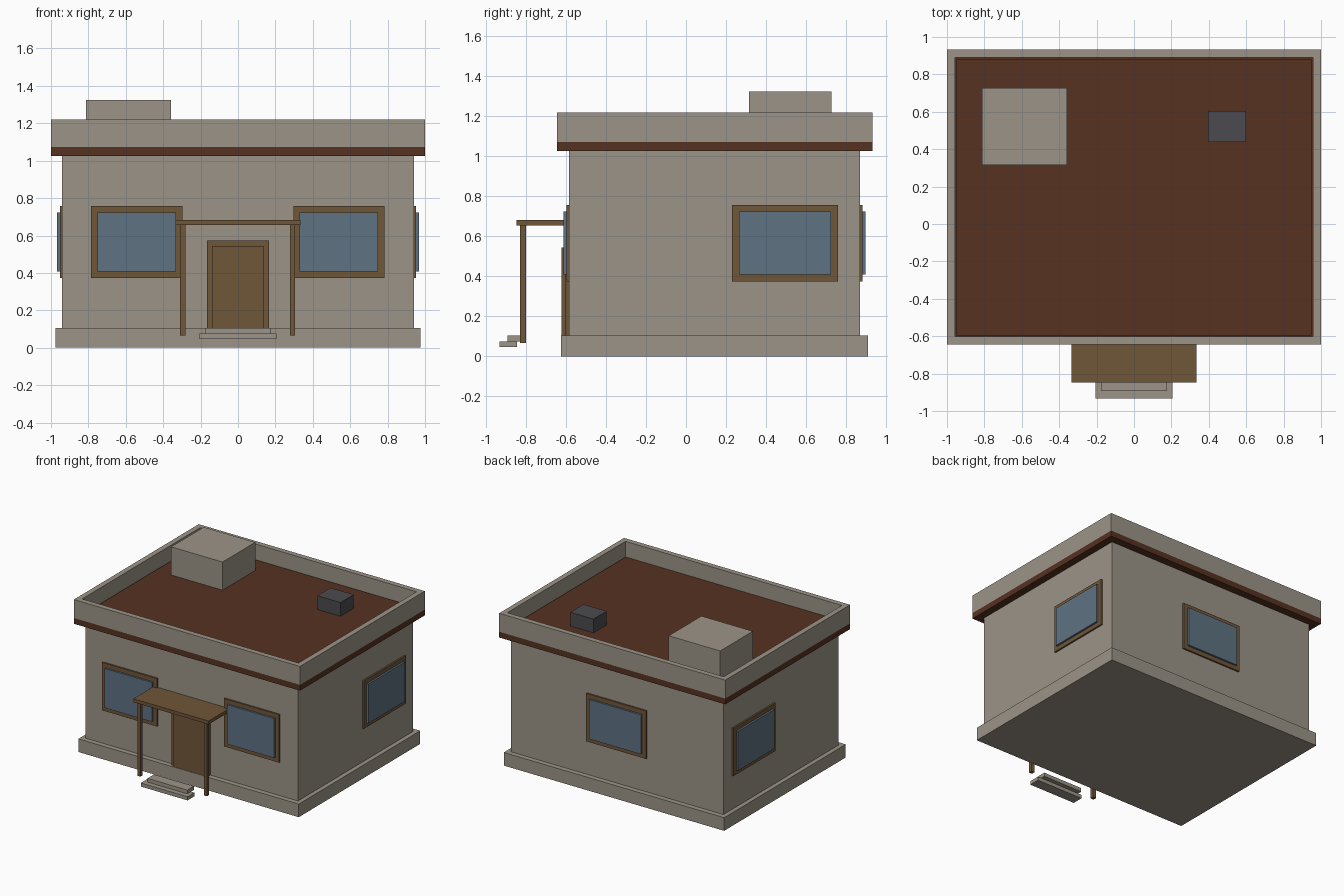
import bpy, bmesh

if "Cube" in bpy.data.objects:
    bpy.data.objects.remove(bpy.data.objects["Cube"])


def srgb(r, g, b):
    lin = [((c / 255 + 0.055) / 1.055) ** 2.4 for c in (r, g, b)]
    return (*lin, 1)


def material(name, *rgb):
    m = bpy.data.materials.new(name)
    m.diffuse_color = srgb(*rgb)
    m.use_nodes = True
    m.node_tree.nodes["Principled BSDF"].inputs["Base Color"].default_value = m.diffuse_color
    return m


STONE = material("warm_grey_plaster", 156, 148, 136)
BROWN = material("dark_brown_roof", 86, 50, 33)
WOOD = material("wood_brown", 112, 86, 56)
GLASS = material("blue_glass", 94, 114, 130)
METAL = material("dark_grey_metal", 75, 75, 80)


def box(name, mat, x, y, z):
    """Axis-aligned box from (min, max) ranges."""
    bm = bmesh.new()
    bmesh.ops.create_cube(bm, size=1)
    for v in bm.verts:
        v.co = [r[0] if c < 0 else r[1] for c, r in zip(v.co, (x, y, z))]
    me = bpy.data.meshes.new(name)
    bm.to_mesh(me)
    bm.free()
    me.materials.append(mat)
    ob = bpy.data.objects.new(name, me)
    bpy.context.collection.objects.link(ob)
    return ob


def parapet(name, mat, x, y, z, t):
    """Rectangular ring wall of thickness t."""
    ob = box(name, mat, x, y, z)
    bm = bmesh.new()
    bm.from_mesh(ob.data)
    caps = [f for f in bm.faces if abs(f.normal.z) > 0.9]
    bmesh.ops.inset_individual(bm, faces=caps, thickness=t)
    bmesh.ops.bridge_loops(bm, edges=[e for f in caps for e in f.edges])
    bmesh.ops.delete(bm, geom=caps, context='FACES_ONLY')
    bmesh.ops.recalc_face_normals(bm, faces=bm.faces)
    bm.to_mesh(ob.data)
    bm.free()


WX, WY0, WY1 = 0.94, -0.585, 0.87   # wall planes


def window(name, side, a0, a1):
    """Frame plate with a proud glass pane on one wall."""
    for part, mat, inset, out in (("frame", WOOD, 0, 0.013), ("glass", GLASS, 0.034, 0.028)):
        along = (a0 + inset, a1 - inset)
        z = (0.374 + inset, 0.757 - inset)
        if side == "front":
            x, y = along, (WY0 - out, WY0 + 0.01)
        elif side == "back":
            x, y = along, (WY1 - 0.01, WY1 + out)
        elif side == "right":
            x, y = (WX - 0.01, WX + out), along
        else:
            x, y = (-WX - out, -WX + 0.01), along
        box(f"{name}_{part}", mat, x, y, z)


# Main body
box("foundation", STONE, (-0.975, 0.975), (-0.625, 0.91), (0, 0.105))
box("walls", STONE, (-WX, WX), (WY0, WY1), (0.1, 1.03))

# Roof: fascia band, flat deck, surrounding parapet
box("roof_fascia", BROWN, (-1, 1), (-0.645, 0.932), (1.026, 1.072))
box("roof_deck", BROWN, (-0.95, 0.95), (-0.595, 0.88), (1.06, 1.10))
parapet("roof_parapet", STONE, (-1, 1), (-0.645, 0.932), (1.072, 1.22), 0.06)
box("roof_hatch_block", STONE, (-0.812, -0.357), (0.315, 0.728), (1.09, 1.325))
box("roof_vent", METAL, (0.395, 0.6), (0.438, 0.605), (1.09, 1.21))

# Windows
window("front_left_window", "front", -0.785, -0.298)
window("front_right_window", "front", 0.296, 0.783)
window("right_window", "right", 0.23, 0.76)
window("left_window", "left", 0.23, 0.76)
window("back_window", "back", -0.265, 0.265)

# Door
box("door_frame", WOOD, (-0.165, 0.165), (WY0 - 0.02, WY0 + 0.01), (0.1, 0.572))
box("door_panel", WOOD, (-0.138, 0.138), (WY0 - 0.037, WY0), (0.1, 0.543))

# Porch canopy, posts and steps
box("porch_canopy", WOOD, (-0.333, 0.333), (-0.847, WY0 + 0.01), (0.655, 0.682))
for name, cx in (("left", -0.296), ("right", 0.292)):
    box(f"porch_post_{name}", WOOD, (cx - 0.014, cx + 0.014), (-0.829, -0.801), (0.066, 0.656))
box("lower_step", STONE, (-0.207, 0.207), (-0.932, -0.845), (0.046, 0.075))
box("upper_step", STONE, (-0.176, 0.176), (-0.892, -0.81), (0.075, 0.105))
